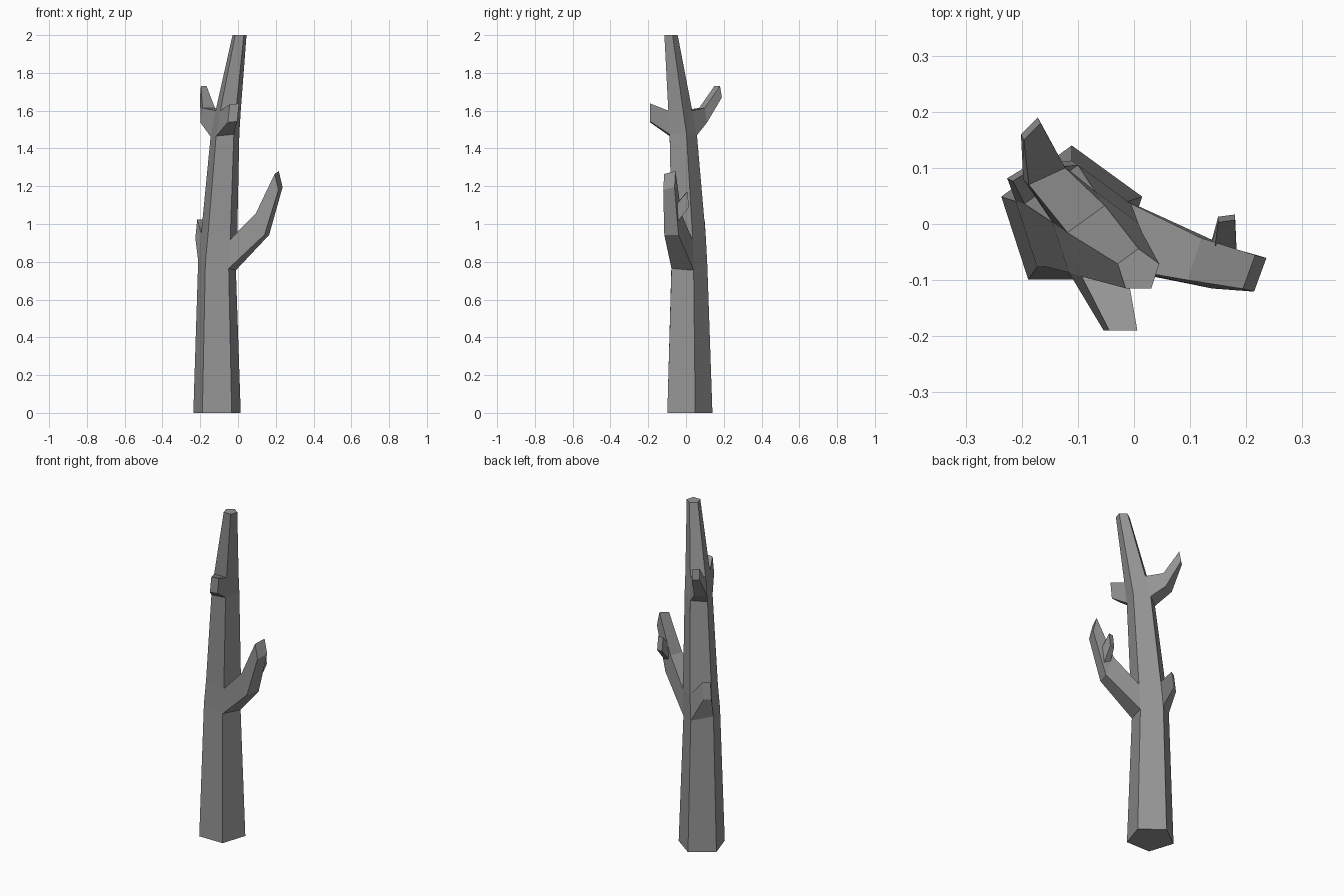
import bpy, math
from mathutils import Vector

if "Cube" in bpy.data.objects:
    bpy.data.objects.remove(bpy.data.objects["Cube"])

# Dark grey bark
bark = bpy.data.materials.new("bark")
bark.diffuse_color = (0.3, 0.3, 0.3, 1)
bark.use_nodes = True
bark.node_tree.nodes["Principled BSDF"].inputs["Base Color"].default_value = bark.diffuse_color


def loft(name, rings):
    """Skin a stack of equal-sided rings and cap both ends."""
    n = len(rings[0])
    verts = [v for r in rings for v in r]
    faces = [(k * n + i, k * n + (i + 1) % n, (k + 1) * n + (i + 1) % n, (k + 1) * n + i)
             for k in range(len(rings) - 1) for i in range(n)]
    faces.append(tuple(reversed(range(n))))
    faces.append(tuple(range(len(verts) - n, len(verts))))
    me = bpy.data.meshes.new(name)
    me.from_pydata(verts, [], faces)
    me.materials.append(bark)
    ob = bpy.data.objects.new(name, me)
    bpy.context.collection.objects.link(ob)
    return ob


def pentagon(cx, cy, z, r, tilt=0.0):
    """Trunk ring with one corner to the back; tilt slopes it along x."""
    pts = []
    for k in range(5):
        a = math.radians(90 + 72 * k)
        dx = r * math.cos(a)
        pts.append(Vector((cx + dx, cy + r * math.sin(a), z + tilt * dx)))
    return pts


def section(c, w, h):
    """Four-sided branch section from centre, width and height vectors."""
    c, w, h = Vector(c), Vector(w) / 2, Vector(h) / 2
    return [c - w - h, c + w - h, c + w + h, c - w + h]


# Trunk
trunk = [
    pentagon(-0.111, 0.008, 0, 0.132),
    pentagon(-0.111, 0.008, 0.78, 0.105, -0.25),
    pentagon(-0.10, 0.005, 0.93, 0.10, -0.2),
    pentagon(-0.069, -0.022, 1.47, 0.08, 0.1),
    pentagon(-0.052, -0.037, 1.60, 0.07),
    pentagon(0.008, -0.083, 2.0, 0.039),
]
loft("trunk", trunk)


def branch(name, level, side, *sections):
    """Grow a branch out of one trunk face."""
    lo, hi = trunk[level], trunk[level + 1]
    j = (side + 1) % 5
    root = [lo[side], lo[j], hi[j], hi[side]]
    return loft(name, [root] + [section(*s) for s in sections])


# Branches
branch("main_branch", 1, 3,
       ((0.13, -0.07, 1.0), (0.025, 0.075, 0), (-0.045, 0.015, 0.115)),
       ((0.215, -0.088, 1.23), (0.022, 0.06, 0.015), (-0.02, 0.005, 0.085)))
branch("lower_stub", 1, 0,
       ((-0.203, 0.09, 0.975), (-0.036, -0.022, 0), (0.01, -0.005, 0.1)))
branch("upper_branch", 3, 0,
       ((-0.16, 0.09, 1.575), (-0.065, -0.03, 0), (0.01, -0.01, 0.08)),
       ((-0.184, 0.17, 1.7), (-0.03, -0.03, 0), (0.005, -0.01, 0.06)))
branch("front_stub", 3, 2,
       ((-0.024, -0.19, 1.588), (0.05, 0, 0.005), (0.01, 0, 0.095)))

# Twig on the main branch
loft("twig", [
    section((0.158, -0.05, 1.055), (-0.04, 0, 0), (0.01, 0, 0.1)),
    section((0.165, 0.01, 1.13), (-0.03, -0.004, 0), (0, -0.01, 0.08)),
])
